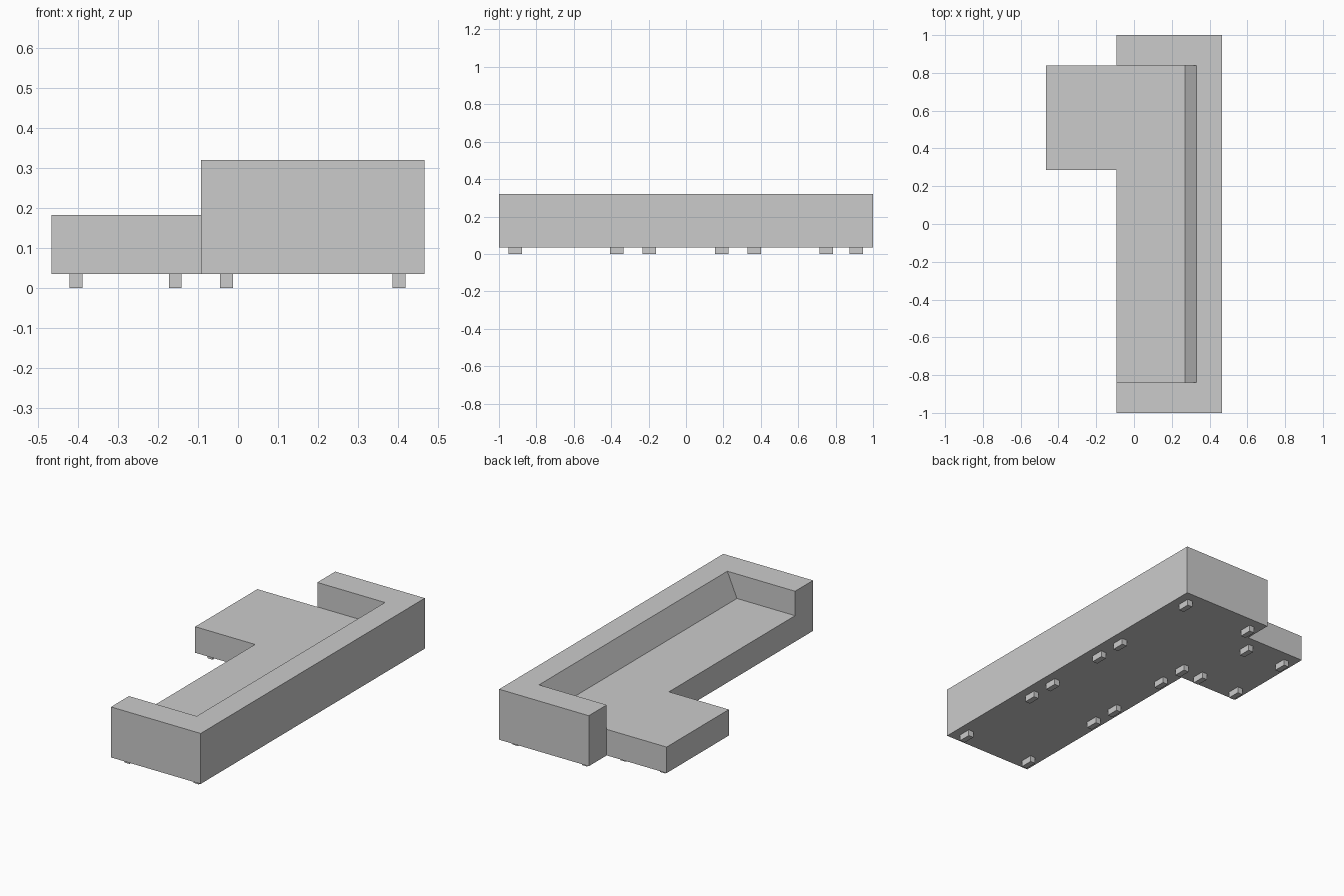
import bpy, bmesh
from mathutils import Vector

cube = bpy.data.objects.get("Cube")
if cube:
    bpy.data.objects.remove(cube, do_unlink=True)

grey = bpy.data.materials.new("light grey")
grey.use_nodes = True
colour = (0.6, 0.6, 0.6, 1.0)
grey.diffuse_color = colour
grey.node_tree.nodes["Principled BSDF"].inputs["Base Color"].default_value = colour


def prism(name, outline, offset):
    """Extrude a flat 3D outline along an offset into a solid part."""
    bm = bmesh.new()
    face = bm.faces.new([bm.verts.new(p) for p in outline])
    result = bmesh.ops.extrude_face_region(bm, geom=[face], use_keep_orig=True)
    moved = [v for v in result["geom"] if isinstance(v, bmesh.types.BMVert)]
    bmesh.ops.translate(bm, verts=moved, vec=Vector(offset))
    bmesh.ops.recalc_face_normals(bm, faces=bm.faces)
    mesh = bpy.data.meshes.new(name)
    bm.to_mesh(mesh)
    bm.free()
    mesh.materials.append(grey)
    obj = bpy.data.objects.new(name, mesh)
    bpy.context.collection.objects.link(obj)
    return obj


def box(name, x0, x1, y0, y1, z0, z1):
    return prism(name, [(x0, y0, z0), (x1, y0, z0), (x1, y1, z0), (x0, y1, z0)],
                 (0, 0, z1 - z0))


# Main heights and depths
FLOOR, SEAT, TOP = 0.035, 0.182, 0.32
CHAISE, FRONT, BACK = -0.467, -0.093, 0.467
ARM_IN, ARM_OUT = 0.84, 1.0
CUSHION_END, BACK_TOP = 0.27, 0.33

# L-shaped seat with the chaise
seat = [(FRONT, -ARM_IN), (CUSHION_END, -ARM_IN), (CUSHION_END, ARM_IN),
        (CHAISE, ARM_IN), (CHAISE, 0.285), (FRONT, 0.285)]
prism("seat_and_chaise", [(x, y, FLOOR) for x, y in seat], (0, 0, SEAT - FLOOR))

# Backrest with a reclined inner face
profile = [(CUSHION_END, FLOOR), (BACK, FLOOR), (BACK, TOP),
           (BACK_TOP, TOP), (CUSHION_END, SEAT)]
prism("backrest", [(x, -ARM_IN, z) for x, z in profile], (0, 2 * ARM_IN, 0))

# Armrests at both ends
box("armrest_near", FRONT, BACK, -ARM_OUT, -ARM_IN, FLOOR, TOP)
box("armrest_far", FRONT, BACK, ARM_IN, ARM_OUT, FLOOR, TOP)

# Feet: two rows under the body, four under the chaise
feet = [(x, y) for x in (-0.029, 0.403)
        for y in (-0.913, -0.369, -0.197, 0.191, 0.365, 0.911)]
feet += [(x, y) for x in (-0.405, -0.157) for y in (0.365, 0.75)]
for i, (x, y) in enumerate(feet, 1):
    box(f"foot_{i}", x - 0.016, x + 0.016, y - 0.036, y + 0.036, 0, FLOOR)
